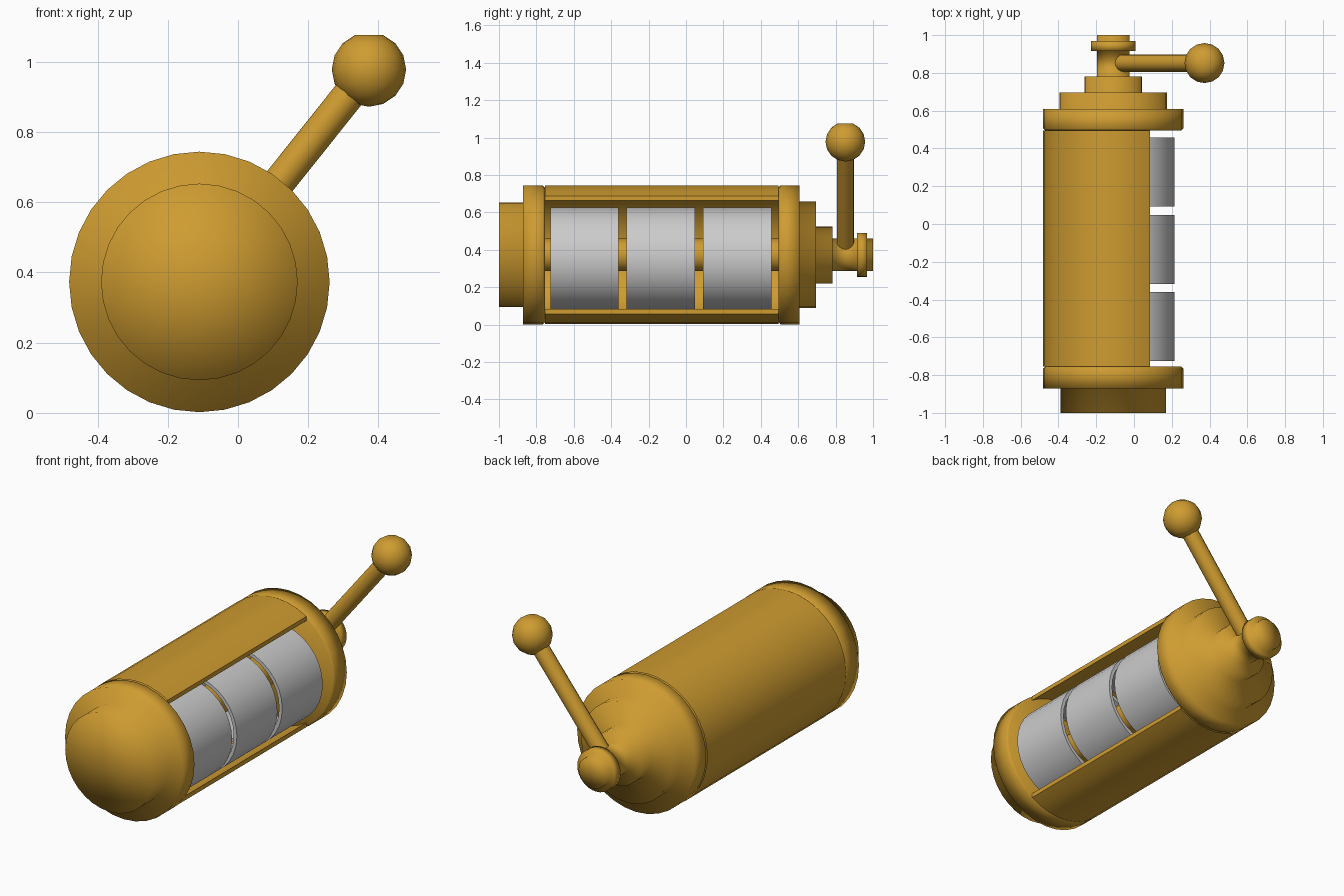
import bpy, bmesh, math
from mathutils import Vector

if "Cube" in bpy.data.objects:
    bpy.data.objects.remove(bpy.data.objects["Cube"])

CX, CZ = -0.11, 0.373      # main axis, running along y
R = 0.371                  # casing radius
Y0, Y1 = -0.755, 0.495     # window ends
CUT = 0.195                # window plane, distance from the axis

gold = bpy.data.materials.new("gold")
gold.diffuse_color = (0.62, 0.33, 0.03, 1)
gold.use_nodes = True
gold.node_tree.nodes["Principled BSDF"].inputs["Base Color"].default_value = gold.diffuse_color


def finish(name, bm, mat=None, angle=None):
    bmesh.ops.recalc_face_normals(bm, faces=bm.faces)
    me = bpy.data.meshes.new(name)
    bm.to_mesh(me)
    bm.free()
    ob = bpy.data.objects.new(name, me)
    bpy.context.collection.objects.link(ob)
    if mat:
        me.materials.append(mat)
    bpy.ops.object.select_all(action='DESELECT')
    ob.select_set(True)
    bpy.context.view_layer.objects.active = ob
    if angle is None:
        bpy.ops.object.shade_smooth()
    else:
        bpy.ops.object.shade_smooth_by_angle(angle=math.radians(angle))
    return ob


def lathe(name, profile, mat=None, angle=None, n=32, cx=CX, cz=CZ, closed=False):
    """Turn (radius, y) points around an axis parallel to y."""
    bm = bmesh.new()
    rings = []
    for r, y in profile:
        if r == 0:
            rings.append([bm.verts.new((cx, y, cz))] * n)
        else:
            rings.append([bm.verts.new((cx + r * math.cos(2 * math.pi * i / n), y,
                                        cz + r * math.sin(2 * math.pi * i / n)))
                          for i in range(n)])
    pairs = list(zip(rings, rings[1:]))
    if closed:
        pairs.append((rings[-1], rings[0]))
    for a, b in pairs:
        for i in range(n):
            j = (i + 1) % n
            bm.faces.new(list(dict.fromkeys((a[i], a[j], b[j], b[i]))))
    return finish(name, bm, mat, angle)


# stepped front end
lathe("front_cap", [(0, -1), (0.28, -1), (0.28, -0.872), (R, -0.872),
                    (R, Y0 - 0.01), (R - 0.01, Y0), (0, Y0)], gold)

# stepped rear end with the crank hub
lathe("rear_cap", [(0, Y1), (R - 0.01, Y1), (R, Y1 + 0.01), (R, 0.608), (0.284, 0.608),
                   (0.284, 0.695), (0.152, 0.695), (0.152, 0.782), (0.087, 0.782),
                   (0.087, 0.915), (0.118, 0.915), (0.118, 0.968), (0.087, 0.968),
                   (0.087, 1), (0, 1)], gold)

# open casing between the ends
bm = bmesh.new()
N = 24
section = []
for r in (R, 0.35):
    a0 = math.acos(CUT / r)
    arc = [a0 + (2 * math.pi - 2 * a0) * i / N for i in range(N + 1)]
    pts = [(CX + r * math.cos(a), CZ + r * math.sin(a)) for a in arc]
    section += pts if r == R else pts[::-1]
front = [bm.verts.new((x, Y0, z)) for x, z in section]
back = [bm.verts.new((x, Y1, z)) for x, z in section]
for i in range(len(section)):
    j = (i + 1) % len(section)
    bm.faces.new((front[i], front[j], back[j], back[i]))
finish("casing", bm, gold, 40)

# axle and three open reels
lathe("axle", [(0.087, Y0), (0.087, Y1)], gold)
for k, y in enumerate((-0.725, -0.317, 0.092)):
    lathe(f"reel_{k + 1}", [(0.277, y), (0.277, y + 0.365), (0.257, y + 0.365), (0.257, y)],
          None, 40, cx=-0.062, cz=0.35, closed=True)

# crank lever
start, knob = Vector((CX, 0.852, CZ)), Vector((0.373, 0.852, 0.978))
bm = bmesh.new()
bmesh.ops.create_cone(bm, segments=16, radius1=0.046, radius2=0.046,
                      depth=(knob - start).length, cap_ends=True)
bmesh.ops.rotate(bm, verts=bm.verts,
                 matrix=(knob - start).to_track_quat('Z', 'Y').to_matrix())
bmesh.ops.translate(bm, verts=bm.verts, vec=(start + knob) / 2)
finish("lever", bm, gold, 40)

# knob, flat on top
bm = bmesh.new()
bmesh.ops.create_uvsphere(bm, u_segments=16, v_segments=8, radius=0.106)
top = max(bm.verts, key=lambda v: v.co.z)
top.co.z = 0.106 * math.cos(math.pi / 8)
bmesh.ops.translate(bm, verts=bm.verts, vec=knob)
finish("knob", bm, gold)
